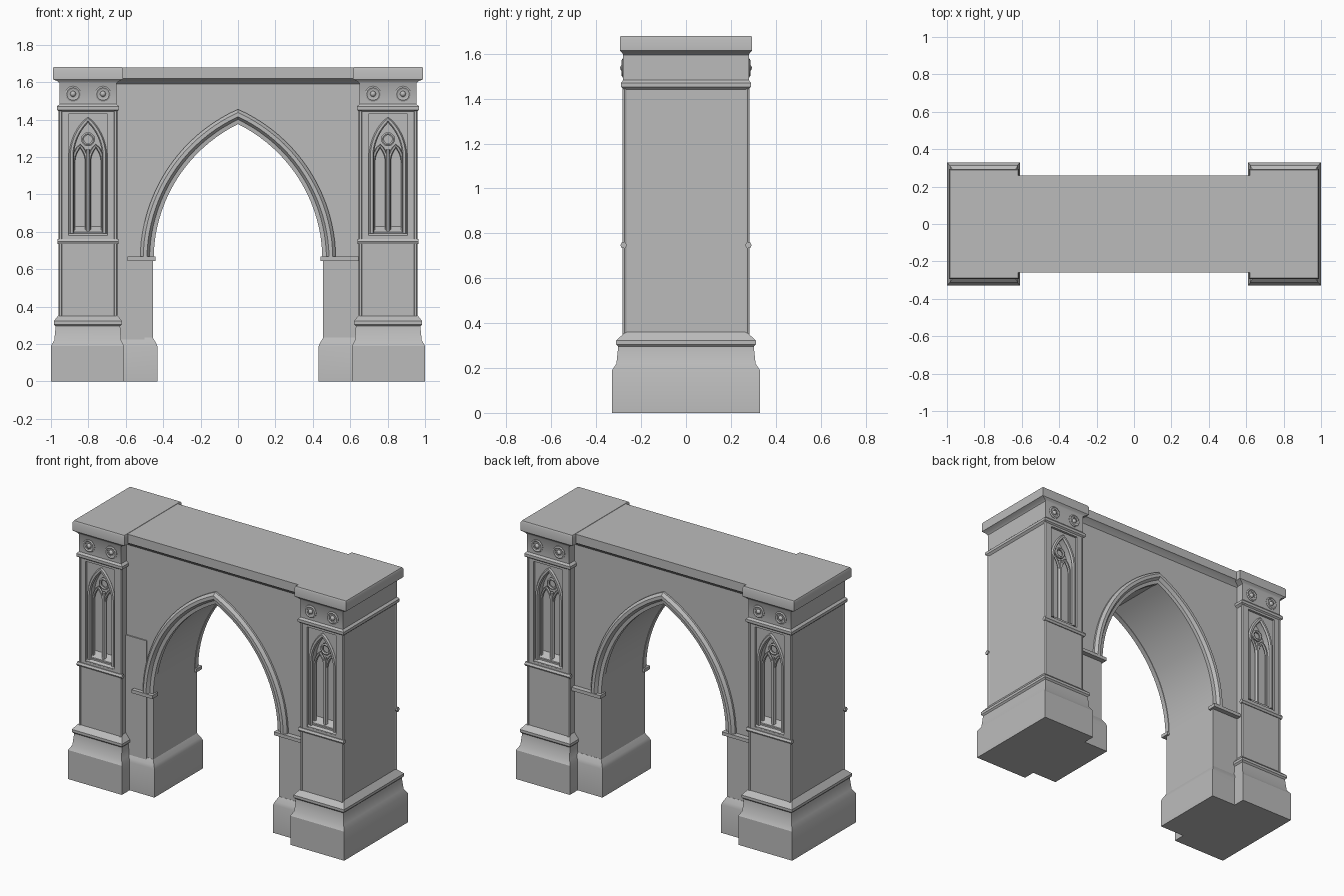
import bpy, bmesh, math

cube = bpy.data.objects.get("Cube")
if cube:
    bpy.data.objects.remove(cube, do_unlink=True)

stone = bpy.data.materials.new("grey stone")
stone.use_nodes = True
stone.diffuse_color = (0.5, 0.5, 0.5, 1)
bsdf = stone.node_tree.nodes["Principled BSDF"]
bsdf.inputs["Base Color"].default_value = (0.5, 0.5, 0.5, 1)
bsdf.inputs["Roughness"].default_value = 0.9


def add_object(name, mesh):
    ob = bpy.data.objects.new(name, mesh)
    bpy.context.collection.objects.link(ob)
    mesh.materials.clear()
    mesh.materials.append(stone)
    mesh.shade_smooth()
    mesh.set_sharp_from_angle(angle=math.radians(32))
    return ob


def from_bmesh(name, bm):
    bmesh.ops.recalc_face_normals(bm, faces=bm.faces)
    mesh = bpy.data.meshes.new(name)
    bm.to_mesh(mesh)
    bm.free()
    return add_object(name, mesh)


def skin(name, rings, closed=True):
    """Join rings of 3D points into a capped solid."""
    bm = bmesh.new()
    vs = [[bm.verts.new(p) for p in ring] for ring in rings]
    n = len(vs[0])
    for a, b in zip(vs, vs[1:]):
        for i in range(n):
            bm.faces.new((a[i], a[(i + 1) % n], b[(i + 1) % n], b[i]))
    bm.faces.new(vs[0])
    bm.faces.new(vs[-1])
    return from_bmesh(name, bm)


def stack(name, levels, side=1):
    """Rectangular moulded block; each level is (z, x inner, x outer, half depth)."""
    return skin(name, [[(side * a, -d, z), (side * b, -d, z), (side * b, d, z), (side * a, d, z)]
                       for z, a, b, d in levels])


def slab(name, outline, y0, y1):
    """Extrude an x-z outline between two depths."""
    return skin(name, [[(x, y, z) for x, z in outline] for y in (y0, y1)])


def rect(x0, x1, z0, z1):
    return [(x0, z0), (x1, z0), (x1, z1), (x0, z1)]


def pointed(cx, half, spring, rise, n=12, offset=0):
    """Pointed arch, from the right springing over the apex to the left."""
    r = (half * half + rise * rise) / (2 * half)
    top = math.acos((r - half) / (r + offset))
    right = [(half - r + (r + offset) * math.cos(top * i / n),
              spring + (r + offset) * math.sin(top * i / n)) for i in range(n + 1)]
    return [(cx + x, z) for x, z in right] + [(cx - x, z) for x, z in right[-2::-1]]


def tube(name, points, y, radius, cyclic=False):
    curve = bpy.data.curves.new(name, "CURVE")
    curve.dimensions = "3D"
    curve.bevel_depth = radius
    curve.bevel_resolution = 1
    curve.use_fill_caps = True
    sp = curve.splines.new("POLY")
    sp.points.add(len(points) - 1)
    sp.use_cyclic_u = cyclic
    for p, (x, z) in zip(sp.points, points):
        p.co = (x, y, z, 1)
    tmp = bpy.data.objects.new(name + "_path", curve)
    bpy.context.collection.objects.link(tmp)
    mesh = bpy.data.meshes.new_from_object(
        tmp.evaluated_get(bpy.context.evaluated_depsgraph_get()))
    bpy.data.objects.remove(tmp, do_unlink=True)
    return add_object(name, mesh)


def carve(ob, cutters):
    """Cut the niches out and discard the cutters."""
    for c in cutters:
        c.hide_render = True
        mod = ob.modifiers.new("niche", "BOOLEAN")
        mod.operation = "DIFFERENCE"
        mod.solver = "EXACT"
        mod.object = c
    bpy.context.view_layer.update()
    mesh = bpy.data.meshes.new_from_object(
        ob.evaluated_get(bpy.context.evaluated_depsgraph_get()))
    ob.modifiers.clear()
    ob.data = mesh
    mesh.set_sharp_from_angle(angle=math.radians(32))
    for c in cutters:
        bpy.data.objects.remove(c, do_unlink=True)


def circle(cx, cz, r, n=12):
    return [(cx + r * math.cos(i * math.tau / n), cz + r * math.sin(i * math.tau / n))
            for i in range(n)]


# Wall with the pointed opening
HALF, SPRING, RISE, WALL = 0.455, 0.65, 0.73, 0.225
opening = pointed(0, HALF, SPRING, RISE, 20)
slab("arch_wall", [(0.7, 0), (0.7, 1.63), (-0.7, 1.63), (-0.7, 0), (-HALF, 0)]
     + opening[::-1] + [(HALF, 0)], -WALL, WALL)
stack("wall_cornice", [(1.59, -0.66, 0.66, 0.225), (1.615, -0.66, 0.66, 0.25),
                       (1.62, -0.66, 0.66, 0.26), (1.678, -0.66, 0.66, 0.26)])
slab("wall_patch", rect(-0.66, -0.5, 0.22, 1.0), -WALL - 0.008, -WALL + 0.02)

# Hood mouldings round the opening, front and back
hood = [(-0.004, 0.2), (-0.004, 0.232), (0.018, 0.236), (0.032, 0.256),
        (0.052, 0.256), (0.068, 0.238), (0.068, 0.2)]
for sy, face in ((-1, "front"), (1, "back")):
    paths = [[(x, sy * y, z) for x, z in pointed(0, HALF, SPRING, RISE, 20, off)]
             for off, y in hood]
    skin(face + "_hood_moulding", list(zip(*paths)))

# Piers, each a moulded stack with carved niches
plinth = [(0, 0.61, 1.0, 0.33), (0.19, 0.61, 1.0, 0.33), (0.22, 0.625, 0.982, 0.31),
          (0.295, 0.63, 0.975, 0.302), (0.305, 0.62, 0.985, 0.312),
          (0.322, 0.62, 0.985, 0.312), (0.36, 0.65, 0.955, 0.27)]
shaft = [(0.35, 0.65, 0.955, 0.28), (1.45, 0.65, 0.955, 0.28)]
head = [(1.44, 0.65, 0.955, 0.275), (1.452, 0.635, 0.968, 0.29), (1.47, 0.635, 0.968, 0.29),
        (1.482, 0.65, 0.955, 0.28), (1.595, 0.65, 0.955, 0.28), (1.605, 0.635, 0.965, 0.285),
        (1.615, 0.615, 0.99, 0.295), (1.67, 0.615, 0.99, 0.295), (1.68, 0.62, 0.985, 0.29)]
jamb = [(0, 0.43, 0.7, 0.25), (0.185, 0.43, 0.7, 0.25), (0.205, 0.438, 0.7, 0.243),
        (0.235, 0.456, 0.7, 0.226)]

for s, side in ((1, "left"), (-1, "right")):
    stack(side + "_plinth", plinth, s)
    stack(side + "_pier_head", head, s)
    stack(side + "_jamb_base", jamb, s)
    pier = stack(side + "_pier_shaft", shaft, s)
    cx = s * 0.802
    cutters = []
    for sy in (-1, 1):
        cutters.append(slab("panel_cutter", rect(cx - 0.105, cx + 0.105, 0.775, 1.43),
                            sy * 0.265, sy * 0.4))
        arch = pointed(cx, 0.086, 1.2, 0.19)
        cutters.append(slab("niche_cutter", [(cx - 0.086, 0.8), (cx + 0.086, 0.8)] + arch,
                            sy * 0.215, sy * 0.4))
    carve(pier, cutters)

    for sy, face in ((-1, "front"), (1, "back")):
        tag = side + "_" + face
        # String course under the niche and impost beside the opening
        tube(tag + "_string_course", [(s * 0.638, 0.747), (s * 0.965, 0.747)], sy * 0.278, 0.015)
        x_end = 0.59 if (s, sy) == (-1, -1) else 0.655
        slab(tag + "_impost", rect(*sorted((s * 0.44, s * x_end)), 0.645, 0.667),
             sy * 0.2, sy * 0.258)
        # Slender corner shafts
        for x in (0.656, 0.949):
            tube(tag + "_corner_shaft", [(s * x, 0.34), (s * x, 1.45)], sy * 0.273, 0.011)
        # Sloping sill
        skin(tag + "_niche_sill", [[(x, sy * 0.2, 0.77), (x, sy * 0.279, 0.77), (x, sy * 0.279, 0.78),
                                    (x, sy * 0.2, 0.84)] for x in (cx - 0.104, cx + 0.104)])
        # Tracery: outer arch, mullion, twin lancets and roundel
        outer = pointed(cx, 0.088, 1.2, 0.2)
        tube(tag + "_outer_tracery", [(cx + 0.088, 0.79)] + outer + [(cx - 0.088, 0.79)],
             sy * 0.266, 0.013)
        tube(tag + "_mullion", [(cx, 0.79), (cx, 1.24)], sy * 0.24, 0.011)
        for k in (-1, 1):
            lx = cx + k * 0.042
            lancet = pointed(lx, 0.036, 1.17, 0.09, 6)
            tube(tag + "_lancet", [(lx + 0.036, 0.8)] + lancet + [(lx - 0.036, 0.8)],
                 sy * 0.236, 0.009)
            # Carved rosettes on the frieze
            rx = cx + k * 0.08
            tube(tag + "_rosette_ring", circle(rx, 1.537, 0.034), sy * 0.278, 0.009, True)
            bm = bmesh.new()
            bmesh.ops.create_icosphere(bm, subdivisions=2, radius=0.016)
            bmesh.ops.translate(bm, verts=bm.verts, vec=(rx, sy * 0.278, 1.537))
            from_bmesh(tag + "_rosette_boss", bm)
        tube(tag + "_roundel", circle(cx, 1.295, 0.03), sy * 0.236, 0.009, True)
